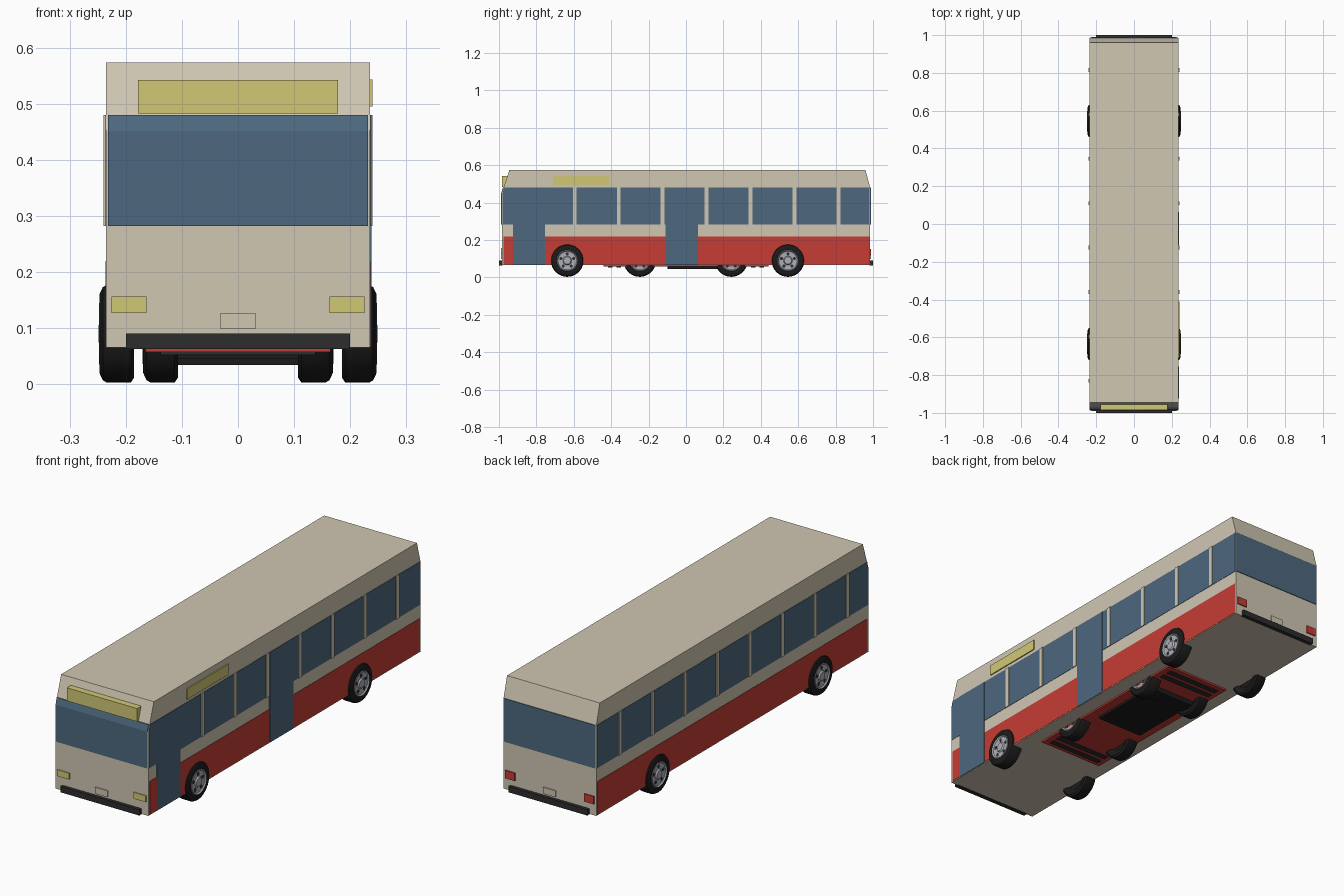
import bpy, bmesh, math

old = bpy.data.objects.get("Cube")
if old:
    bpy.data.objects.remove(old, do_unlink=True)


def material(name, r, g, b):
    m = bpy.data.materials.new(name)
    m.use_nodes = True
    m.diffuse_color = (r, g, b, 1)
    m.node_tree.nodes["Principled BSDF"].inputs["Base Color"].default_value = (r, g, b, 1)
    return m


CREAM = material("cream paint", 0.63, 0.57, 0.45)
GLASS = material("blue glass", 0.075, 0.14, 0.21)
RED = material("red paint", 0.56, 0.045, 0.035)
YELLOW = material("pale yellow", 0.64, 0.58, 0.18)
BLACK = material("dark bumper", 0.026, 0.026, 0.026)
RUBBER = material("black rubber", 0.011, 0.011, 0.011)
METAL = material("wheel metal", 0.42, 0.43, 0.47)


def finish(name, bm, mat):
    bmesh.ops.recalc_face_normals(bm, faces=bm.faces)
    mesh = bpy.data.meshes.new(name)
    bm.to_mesh(mesh)
    bm.free()
    mesh.materials.append(mat)
    ob = bpy.data.objects.new(name, mesh)
    bpy.context.collection.objects.link(ob)
    return ob


def prism(name, profile, x0, x1, mat):
    """Extrude a (y, z) outline along x."""
    bm = bmesh.new()
    face = bm.faces.new([bm.verts.new((x0, y, z)) for y, z in profile])
    ext = bmesh.ops.extrude_face_region(bm, geom=[face])
    verts = [v for v in ext["geom"] if isinstance(v, bmesh.types.BMVert)]
    bmesh.ops.translate(bm, verts=verts, vec=(x1 - x0, 0, 0))
    return finish(name, bm, mat)


def box(name, xs, ys, zs, mat):
    (y0, y1), (z0, z1) = ys, zs
    return prism(name, [(y0, z0), (y1, z0), (y1, z1), (y0, z1)], xs[0], xs[1], mat)


def lathe(name, profile, mat, side, x, y, z):
    """Spin an (r, x) profile around the x axis."""
    bm = bmesh.new()
    vs = [bm.verts.new((px, 0, r)) for r, px in profile]
    edges = [bm.edges.new(pair) for pair in zip(vs, vs[1:])]
    bmesh.ops.spin(bm, geom=vs + edges, cent=(0, 0, 0), axis=(1, 0, 0),
                   angle=math.tau, steps=36, use_duplicate=False)
    bmesh.ops.remove_doubles(bm, verts=bm.verts, dist=1e-5)
    for v in bm.verts:
        v.co = (side * (v.co.x + x), v.co.y + y, v.co.z + z)
    ob = finish(name, bm, mat)
    bpy.ops.object.select_all(action="DESELECT")
    ob.select_set(True)
    bpy.context.view_layer.objects.active = ob
    bpy.ops.object.shade_smooth_by_angle(angle=math.radians(35))
    return ob


W, END = 0.235, 0.985      # half width and half length of the body
SILL, HEAD = 0.282, 0.48   # window band heights
SKIN = 0.0015              # thickness of painted plates

# Body shell with sloped front and rear brow
prism("body", [(-END, 0.065), (END, 0.065), (END, HEAD), (0.96, 0.573),
               (-0.945, 0.573), (-END, 0.45)], -W, W, CREAM)

# Windscreen bends back along the sloped brow
prism("windscreen", [(-END, SILL), (-END - 0.003, SILL), (-END - 0.003, 0.451),
                     (-0.979, HEAD), (-0.97, HEAD), (-0.98, 0.45)], -0.232, 0.232, GLASS)
box("rear_window", (-0.232, 0.232), (0.98, END + 0.003), (SILL, HEAD), GLASS)

# Side glass, red skirt and window pillars
for side, word in ((1, "left"), (-1, "right")):
    inner, outer = side * (W - 0.005), side * (W + SKIN)
    prism("side_glass_" + word, [(-0.982, SILL), (0.982, SILL), (0.982, HEAD),
                                 (-0.975, HEAD), (-0.982, 0.45)], inner, outer, GLASS)
    box("red_skirt_" + word, (inner, outer), (-0.975, 0.98), (0.069, 0.22), RED)
    for i in range(8):
        y = 0.815 - 0.235 * i
        if side == 1 and i == 7:
            continue       # the front door takes the place of this pillar
        box("pillar_" + word, (inner, side * 0.24), (y - 0.01, y + 0.01),
            (SILL, HEAD), CREAM)

# Doors and route sign on the left side
for name, ys in (("front_door", (-0.925, -0.755)), ("middle_door", (-0.11, 0.063))):
    box(name, (W - 0.005, W + 2 * SKIN), ys, (0.067, HEAD), GLASS)
box("side_sign", (W - 0.005, 0.24), (-0.71, -0.41), (0.495, 0.543), YELLOW)
box("front_sign", (-0.178, 0.178), (-0.985, -0.955), (0.482, 0.542), YELLOW)

# Bumpers, number plates and lamps
for end, word in ((-1, "front"), (1, "rear")):
    box(word + "_bumper", (-0.2, 0.2), (end * 0.98, end), (0.063, 0.09), BLACK)
    box(word + "_plate", (-0.031, 0.031), (end * 0.98, end * 0.99), (0.098, 0.127), CREAM)
for side in (-1, 1):
    box("headlight", (side * 0.163, side * 0.225), (-0.99, -0.98), (0.127, 0.156), YELLOW)
    box("tail_light", (side * 0.175, side * 0.225), (0.98, 0.99), (0.117, 0.153), RED)

# Underbody frame, cross bars and centre tray
box("chassis_plate", (-0.165, 0.165), (-0.44, 0.44), (0.057, 0.068), RED)
for end in (-1, 1):
    for y in (0.36, 0.405):
        box("cross_bar", (-0.138, 0.138), (end * (y - 0.012), end * (y + 0.012)),
            (0.052, 0.06), BLACK)
box("centre_tray", (-0.118, 0.118), (-0.1, 0.27), (0.046, 0.06), RUBBER)
box("axle_housing", (-0.118, 0.118), (0.2, 0.27), (0.034, 0.06), RUBBER)

# Wheels: outer pairs and inner bogie pairs
TIRE = [(0, 0.195), (0.05, 0.195), (0.06, 0.187), (0.078, 0.185), (0.087, 0.191),
        (0.087, 0.234), (0.083, 0.241), (0.07, 0.247), (0.057, 0.246), (0.055, 0.238)]
RIM = [(0.057, 0.244), (0.054, 0.248), (0.049, 0.243), (0.024, 0.242),
       (0.019, 0.248), (0, 0.249)]
HOLE = [(0.008, 0.240), (0.008, 0.2435), (0, 0.2435)]
for inset, y in ((0, -0.635), (0, 0.545), (-0.078, -0.247), (-0.078, 0.242)):
    for side in (-1, 1):
        lathe("tire", TIRE, RUBBER, side, inset, y, 0.09)
        lathe("rim", RIM, METAL, side, inset, y, 0.09)
        for k in range(5):
            a = math.tau * k / 5 + math.pi / 2
            lathe("rim_hole", HOLE, BLACK, side, inset,
                  y + 0.036 * math.cos(a), 0.09 + 0.036 * math.sin(a))
